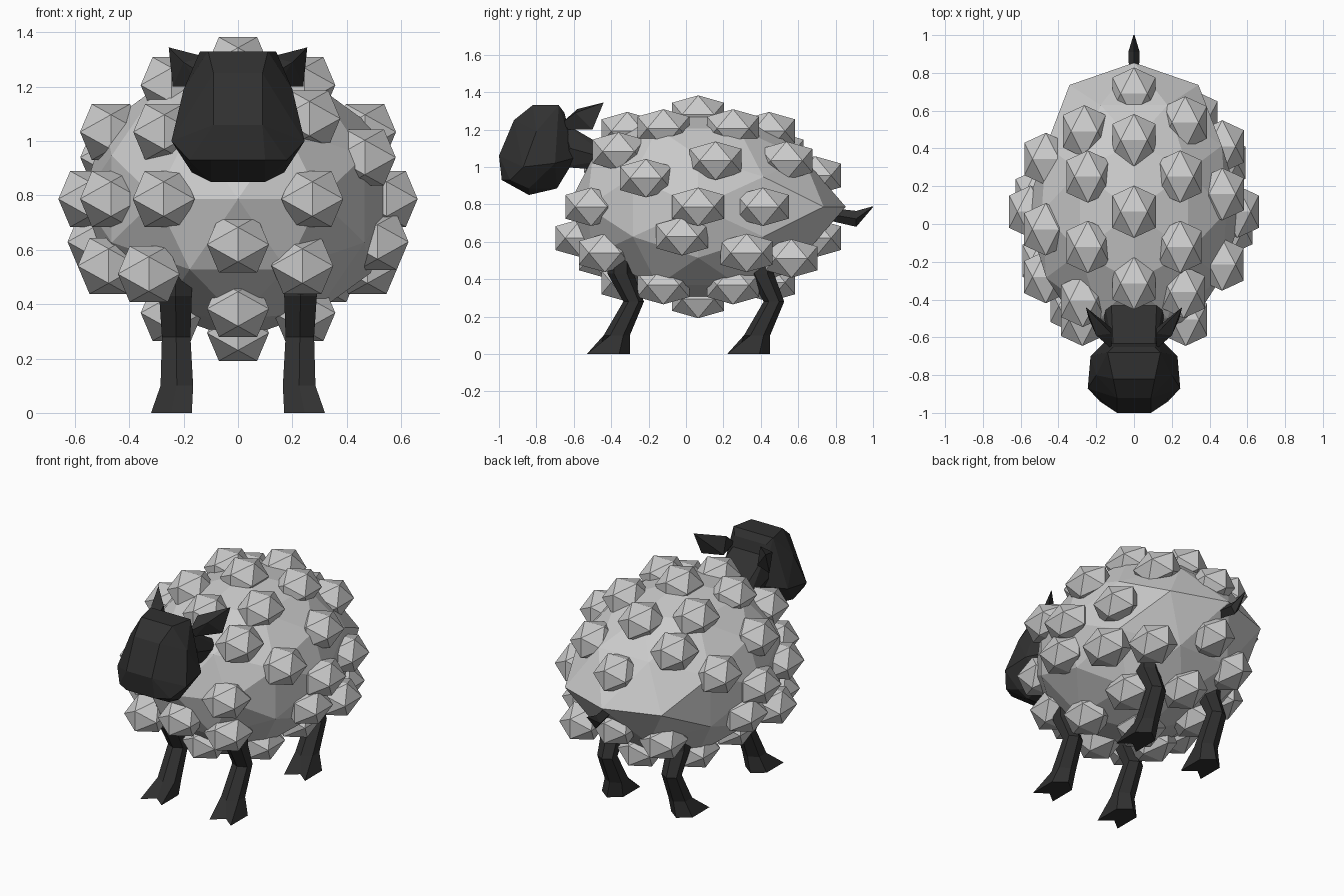
import bpy, bmesh
from math import radians, sqrt, cos, sin, pi
from mathutils import Matrix, Vector

if "Cube" in bpy.data.objects:
    bpy.data.objects.remove(bpy.data.objects["Cube"])

dark = bpy.data.materials.new("dark_skin")
dark.diffuse_color = (0.03, 0.03, 0.03, 1)
dark.use_nodes = True
dark.node_tree.nodes["Principled BSDF"].inputs["Base Color"].default_value = dark.diffuse_color


def finish(bm, name, mat=None):
    bmesh.ops.recalc_face_normals(bm, faces=bm.faces)
    me = bpy.data.meshes.new(name)
    bm.to_mesh(me)
    bm.free()
    ob = bpy.data.objects.new(name, me)
    bpy.context.collection.objects.link(ob)
    if mat:
        me.materials.append(mat)
    return ob


def hull(name, pts):
    bm = bmesh.new()
    for p in pts:
        bm.verts.new(p)
    bmesh.ops.convex_hull(bm, input=bm.verts)
    loose = [v for v in bm.verts if not v.link_faces]
    bmesh.ops.delete(bm, geom=loose, context='VERTS')
    bmesh.ops.dissolve_limit(bm, angle_limit=radians(3), verts=bm.verts, edges=bm.edges)
    return finish(bm, name, dark)


def loft(name, rings):
    bm = bmesh.new()
    rows = [[bm.verts.new(p) for p in r] for r in rings]
    n = len(rows[0])
    for a, b in zip(rows, rows[1:]):
        for i in range(n):
            j = (i + 1) % n
            bm.faces.new((a[i], a[j], b[j], b[i]))
    bm.faces.new(rows[0])
    bm.faces.new(rows[-1])
    return finish(bm, name, dark)


def both(pts):
    return pts + [(-x, y, z) for x, y, z in pts]


# wool body: everything woolly is made on a unit ball, then stretched
STRETCH = Matrix.Translation((0, 0.065, 0.787)) @ Matrix.Diagonal((0.547, 0.665, 0.493, 1))
TILT = Matrix.Rotation(radians(-31.72), 4, 'Y')
QUARTER = Matrix.Rotation(radians(90), 4, 'Z')

bm = bmesh.new()
bmesh.ops.create_icosphere(bm, subdivisions=2, radius=1.05, matrix=QUARTER @ TILT)
for v in bm.verts:                      # square off the rump
    if v.co.y > .8 and abs(v.co.z) < .1:
        v.co.xy *= 1.13
bm.transform(STRETCH)
finish(bm, "wool_body")

# wool tufts: (y, z) on the right half of the ball, turned half round for the left
half = [(-.28, .85), (.28, .85), (.14, .5), (.71, .5), (-.64, .6), (-.42, .31),
        (0, 0), (.52, 0), (-.75, -.5), (-.13, -.32), (-.28, -.85), (.28, -.85)]
right = [Vector((sqrt(max(0, 1 - y * y - z * z)), y, z)) for y, z in half]
right += [Vector((.87, .39, -.5)), Vector((.60, .75, -.56))]
centres = right + [Vector((-p.x, -p.y, p.z)) for p in right]
centres += [Vector((0, 0, s)) for s in (1, -1)]
centres += [Vector((0, s * .57, t * .82)) for s in (1, -1) for t in (1, -1)]
centres += [Vector(c) for c in [(0, .94, .34), (0, .94, -.34), (0, -.94, -.34),
                                (-.5, -.86, 0), (.5, -.86, 0)]]
bm = bmesh.new()
for c in centres:
    bmesh.ops.create_icosphere(bm, subdivisions=1, radius=0.245,
                               matrix=STRETCH @ Matrix.Translation(c) @ TILT)
finish(bm, "wool_tufts")

# head
hull("head", both([
    (.09, -1, 1.06), (.10, -.985, .93), (.10, -.84, .85), (.09, -.69, .885),
    (.12, -.59, 1.05), (.11, -.65, 1.29), (.11, -.82, 1.33), (.14, -.68, 1.33),
    (.09, -.92, 1.25), (.245, -.87, 1.0), (.23, -.70, 1.02), (.17, -.84, .885),
    (.18, -.94, .93), (.20, -.80, 1.19)]))

# neck
hull("neck", both([
    (.11, -.66, 1.00), (.11, -.66, 1.24), (.15, -.62, 1.10),
    (.12, -.40, .98), (.12, -.42, 1.10), (.16, -.40, 1.04)]))

# ears
for s, side in ((1, "right"), (-1, "left")):
    hull("ear_" + side, [(s * x, y, z) for x, y, z in [
        (.12, -.66, 1.24), (.12, -.58, 1.31), (.14, -.63, 1.20), (.24, -.50, 1.20),
        (.20, -.59, 1.29), (.12, -.55, 1.20), (.255, -.44, 1.345)]])

# legs: z, y range, x range of each six-sided section; the hoof is notched in front
leg = [(0, -.53, -.30, .17, .32), (.10, -.44, -.30, .165, .285), (.28, -.335, -.225, .175, .28),
       (.43, -.42, -.28, .17, .29), (.51, -.42, -.28, .17, .29)]
for s, side in ((1, "right"), (-1, "left")):
    for dy, end in ((0, "front"), (.75, "back")):
        rings = []
        for z, y0, y1, x0, x1 in leg:
            ring = []
            for i in range(6):
                a = pi / 6 + i * pi / 3
                x = (x0 + x1) / 2 + (x1 - x0) / 2 * cos(a) / cos(pi / 6)
                y = (y0 + y1) / 2 + (y1 - y0) / 2 * sin(a)
                if z == 0 and i > 2:
                    y = y0 + (.06 if i == 4 else 0)
                ring.append((s * x, y + dy, z))
            rings.append(ring)
        loft(f"{end}_leg_{side}", rings)

# tail
loft("tail", [[(0, y, z1), (w, y, (z0 + z1) / 2), (0, y, z0), (-w, y, (z0 + z1) / 2)]
              for y, z0, z1, w in [(.70, .72, .79, .025), (.78, .71, .78, .025),
                                   (.91, .68, .765, .03), (1.0, .785, .79, .003)]])
